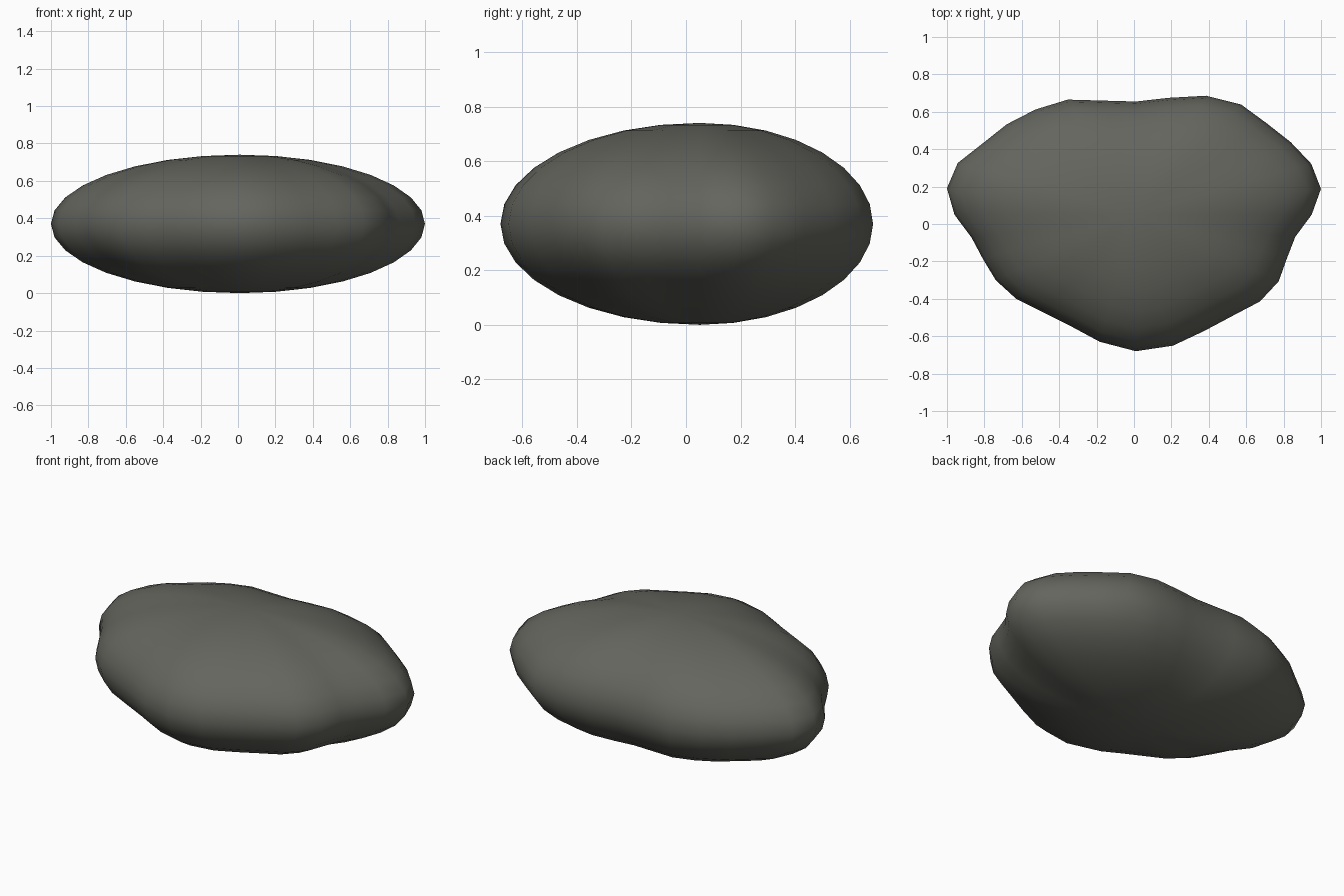
import bpy, bmesh, math

if "Cube" in bpy.data.objects:
    bpy.data.objects.remove(bpy.data.objects["Cube"])

# Horizontal outline of the lumpy stone: radius factor every 11.25 degrees
RADII = [.94, 1.009, 1.015, .996, .988, 1.012, .983, .91,
         .864, .888, .951, .966, .976, .983, 1.031, 1.03,
         .97, .896, .885, .901, .907, .895, .919, .99,
         1.043, 1.02, .96, .93, .938, .918, .874, .869]
CX, CY = 0.01, 0.05      # pole position
DEPTH, HALF = 0.70, 0.37  # depth ratio and half height

# Stone body: flattened sphere pushed in and out around its outline
bm = bmesh.new()
bmesh.ops.create_uvsphere(bm, u_segments=32, v_segments=16, radius=1)
for v in bm.verts:
    x, y, z = v.co
    k = round(math.atan2(y, x) / (2 * math.pi) * 32) % 32
    r = RADII[k]
    v.co = (CX + x * r, CY + y * r * DEPTH, HALF + z * HALF)
for f in bm.faces:
    f.smooth = True
mesh = bpy.data.meshes.new("stone")
bm.to_mesh(mesh)
bm.free()

# Dark grey stone colour
mat = bpy.data.materials.new("dark grey stone")
mat.diffuse_color = (0.13, 0.13, 0.113, 1)
mat.use_nodes = True
mat.node_tree.nodes["Principled BSDF"].inputs["Base Color"].default_value = mat.diffuse_color
mesh.materials.append(mat)
stone = bpy.data.objects.new("stone", mesh)
bpy.context.collection.objects.link(stone)
